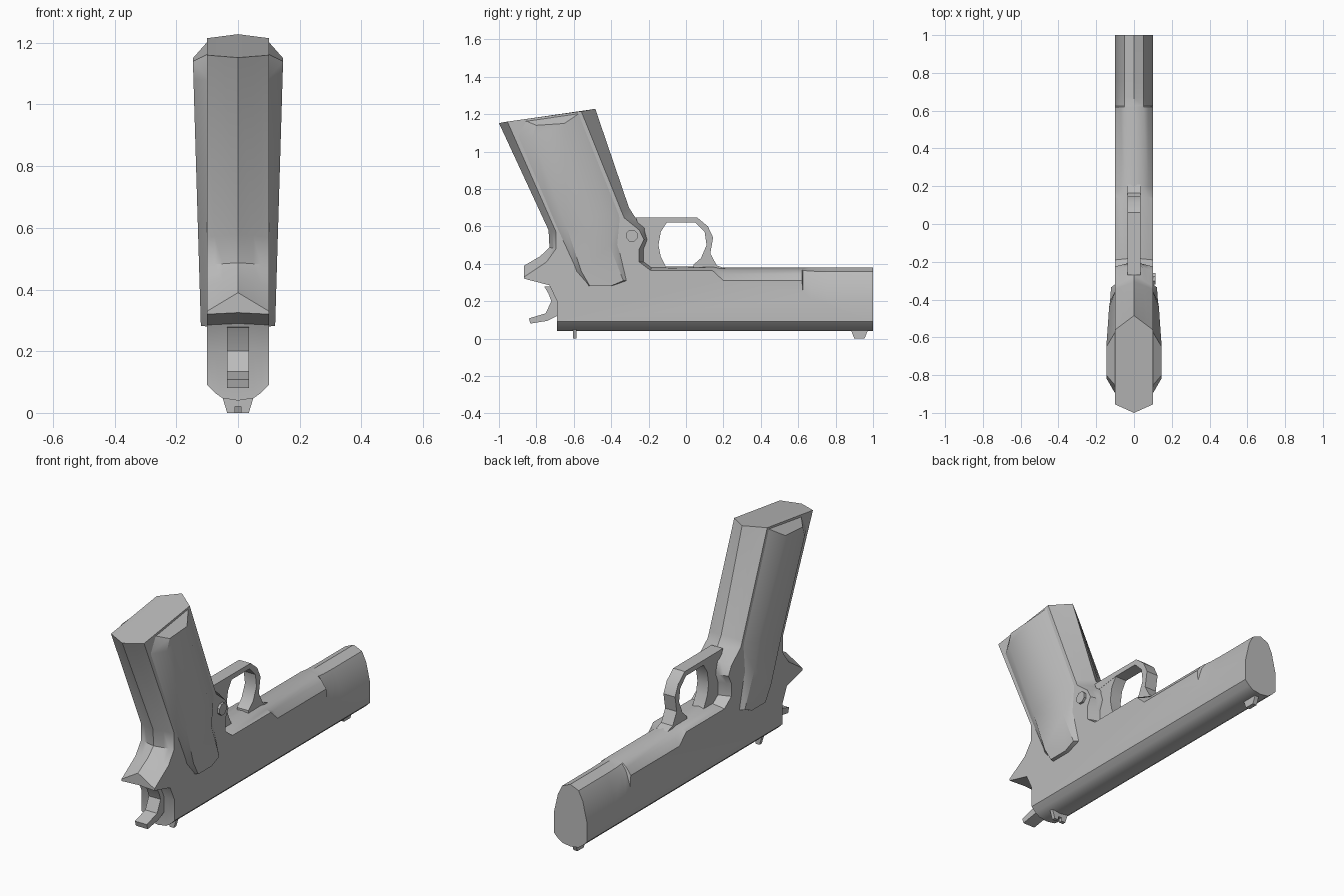
import bpy, bmesh, math
from mathutils import Vector

if "Cube" in bpy.data.objects:
    bpy.data.objects.remove(bpy.data.objects["Cube"], do_unlink=True)

grey = bpy.data.materials.new("plain_grey")
grey.use_nodes = True
grey.diffuse_color = (0.5, 0.5, 0.5, 1)
grey.node_tree.nodes["Principled BSDF"].inputs["Base Color"].default_value = (0.5, 0.5, 0.5, 1)


def loft(name, rings, angle=35):
    """Join equal-length closed rings of points and cap both ends."""
    bm = bmesh.new()
    loops = [[bm.verts.new(p) for p in ring] for ring in rings]
    n = len(loops[0])
    for a, b in zip(loops, loops[1:]):
        for i in range(n):
            j = (i + 1) % n
            bm.faces.new((a[i], a[j], b[j], b[i]))
    caps = [bm.faces.new(loops[0]), bm.faces.new(loops[-1])]
    bmesh.ops.recalc_face_normals(bm, faces=bm.faces)
    bmesh.ops.triangulate(bm, faces=caps)
    mesh = bpy.data.meshes.new(name)
    bm.to_mesh(mesh)
    bm.free()
    mesh.materials.append(grey)
    obj = bpy.data.objects.new(name, mesh)
    bpy.context.collection.objects.link(obj)
    bpy.ops.object.select_all(action="DESELECT")
    obj.select_set(True)
    bpy.context.view_layer.objects.active = obj
    bpy.ops.object.shade_smooth_by_angle(angle=math.radians(angle))
    return obj


def plate(name, outline, x0, x1):
    """Extrude a side outline of (y, z) points across x."""
    return loft(name, [[(x, y, z) for y, z in outline] for x in (x0, x1)])


# Frame and slide: side edge (y, z), centre line (y, z), and how it swells between
BOTTOM, ROUND, MUZZLE, STRAP = (0, .5, .85, 1), (0, .5, .8, 1), (0, .6, .88, 1), (0, .25, .5, 1)
profile = [
    ((-.69, .09), (-.69, .04), BOTTOM),
    ((1, .09), (1, .04), BOTTOM),
    ((1, .2), (1, .38), MUZZLE),
    ((.755, .2), (.755, .38), MUZZLE),
    ((.67, .215), (.67, .38), MUZZLE),
    ((.625, .25), (.625, .38), MUZZLE),
    ((.62, .31), (.62, .38), ROUND),
    ((.2, .31), (.2, .38), ROUND),
    ((.14, .365), (.14, .385), ROUND),
    ((-.19, .365), (-.18, .385), STRAP),
    ((-.25, .41), (-.215, .41), STRAP),
    ((-.25, .48), (-.215, .48), STRAP),
    ((-.225, .53), (-.2, .53), STRAP),
    ((-.25, .58), (-.21, .6), STRAP),
    ((-.33, .645), (-.27, .645), STRAP),
    ((-.345, .68), (-.305, .7), STRAP),
    ((-.56, 1.215), (-.485, 1.228), STRAP),
    ((-.955, 1.16), (-1, 1.152), STRAP),
    ((-.695, .57), (-.735, .58), STRAP),
    ((-.695, .48), (-.73, .487), STRAP),
    ((-.745, .41), (-.78, .44), STRAP),
    ((-.865, .33), (-.865, .39), STRAP),
    ((-.865, .32), (-.865, .325), STRAP),
    ((-.73, .285), (-.73, .29), STRAP),
    ((-.69, .2), (-.69, .2), STRAP),
]


def frame_ring(x, layer):
    return [(x, *Vector(s).lerp(Vector(c), k[layer])) for s, c, k in profile]


half = [(.1, 0), (.075, 1), (.05, 2)]
layers = [(-x, i) for x, i in half] + [(0, 3)] + [(x, i) for x, i in reversed(half)]
loft("frame_and_slide", [frame_ring(x, i) for x, i in layers])

# Grip panels: outline on the frame, and the raised ridge outline
base = [(-.905, 1.08), (-.86, 1.165), (-.565, 1.208), (-.345, .66), (-.36, .5),
        (-.315, .31), (-.4, .28), (-.52, .28), (-.59, .36), (-.7, .6)]
ridge = [(-.82, 1.08), (-.8, 1.14), (-.65, 1.15), (-.44, .66), (-.41, .5),
         (-.335, .31), (-.4, .282), (-.515, .282), (-.56, .36), (-.64, .6)]
for side, label in ((1, "left"), (-1, "right")):
    loft(label + "_grip_panel",
         [[(side * .095, y, z) for y, z in base],
          [(side * (.112 + .03 * z), y, z) for y, z in ridge]])

# Trigger guard and trigger
plate("trigger_guard",
      [(-.27, .648), (.06, .647), (.117, .6), (.145, .54), (.13, .455), (.165, .39),
       (.21, .375), (.04, .375), (.04, .395), (.08, .43), (.11, .5), (.1, .57),
       (.05, .62), (-.1, .62), (-.25, .6)], -.035, .035)
plate("trigger",
      [(-.1, .625), (-.135, .57), (-.147, .5), (-.135, .44), (-.105, .38),
       (-.22, .38), (-.24, .45), (-.23, .53), (-.24, .625)], -.034, .034)

# Hammer
plate("hammer",
      [(-.67, .28), (-.757, .277), (-.735, .24), (-.72, .2), (-.75, .135), (-.84, .108),
       (-.832, .08), (-.74, .095), (-.67, .13)], -.036, .036)

# Release button, on one side only
plate("release_button",
      [(-.29 + .033 * math.cos(a * math.pi / 4 + .39), .55 + .033 * math.sin(a * math.pi / 4 + .39))
       for a in range(8)], .09, .113)

# Sights
plate("front_sight", [(.88, .05), (.9, 0), (.955, 0), (.975, .05)], -.012, .012)
notched = [(-.052, .055), (-.035, 0), (-.01, 0), (-.01, .02),
           (.01, .02), (.01, 0), (.035, 0), (.052, .055)]
loft("rear_sight", [[(x, y, z) for x, z in notched] for y in (-.605, -.585)])
